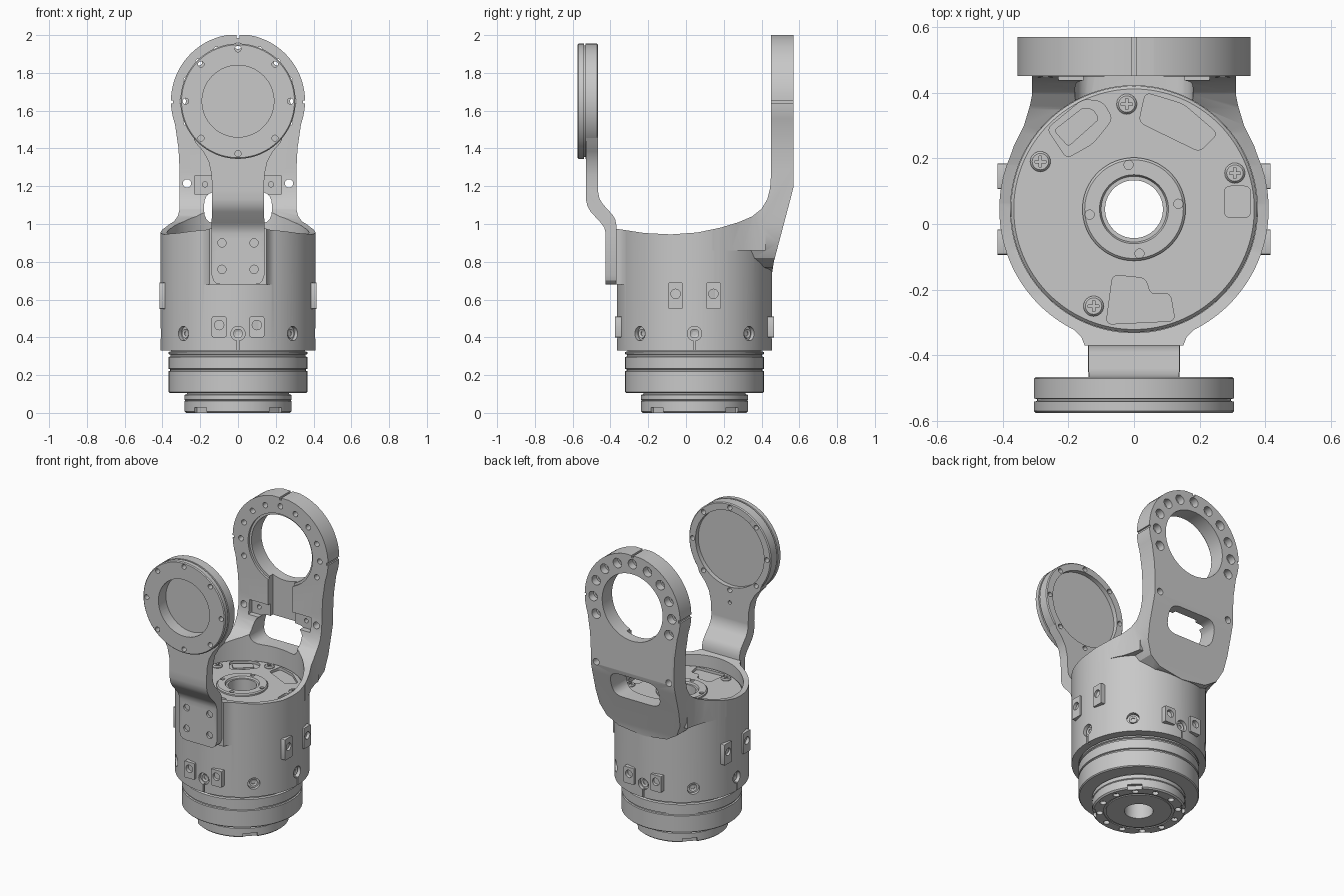
import bpy, bmesh
from math import sin, cos, pi, radians
from mathutils import Matrix, Vector

if "Cube" in bpy.data.objects:
    bpy.data.objects.remove(bpy.data.objects["Cube"])

GREY = (0.58, 0.58, 0.58, 1.0)
metal = bpy.data.materials.new("machined_grey")
metal.use_nodes = True
metal.diffuse_color = GREY
metal.node_tree.nodes["Principled BSDF"].inputs["Base Color"].default_value = GREY

AXIS_Y = 0.045     # centre of the round housing
RING_Z = 1.65      # height of both yoke rings


def make(name, bm):
    bmesh.ops.recalc_face_normals(bm, faces=bm.faces)
    mesh = bpy.data.meshes.new(name)
    bm.to_mesh(mesh)
    bm.free()
    mesh.materials.append(metal)
    ob = bpy.data.objects.new(name, mesh)
    bpy.context.collection.objects.link(ob)
    return ob


def place(axis, u, v, w):
    return {"x": (w, u, v), "y": (u, w, v), "z": (u, v, w)}[axis]


def prism(name, pts, axis, a, b):
    """Extrude a flat outline along an axis from a to b."""
    bm = bmesh.new()
    low = [bm.verts.new(place(axis, u, v, a)) for u, v in pts]
    high = [bm.verts.new(place(axis, u, v, b)) for u, v in pts]
    bm.faces.new(low)
    bm.faces.new(high)
    for i in range(len(pts)):
        j = (i + 1) % len(pts)
        bm.faces.new((low[i], low[j], high[j], high[i]))
    return make(name, bm)


def lathe(name, profile, axis, u, v, n=96):
    """Turn a closed (radius, height) profile around an axis."""
    bm = bmesh.new()
    rings = [[bm.verts.new(place(axis, u + r * cos(2 * pi * k / n), v + r * sin(2 * pi * k / n), h))
              for r, h in profile] for k in range(n)]
    for k in range(n):
        p, q = rings[k], rings[(k + 1) % n]
        for i in range(len(profile)):
            j = (i + 1) % len(profile)
            bm.faces.new((p[i], p[j], q[j], q[i]))
    return make(name, bm)


def circle(r, u=0, v=0, n=24):
    return [(u + r * cos(2 * pi * k / n), v + r * sin(2 * pi * k / n)) for k in range(n)]


def rect(u0, u1, v0, v1):
    return [(u0, v0), (u1, v0), (u1, v1), (u0, v1)]


def rounded(pts, r, steps=5):
    """Round the corners of an outline."""
    out, n = [], len(pts)
    for i in range(n):
        p, c, q = (Vector(pts[(i + k) % n]) for k in (-1, 0, 1))
        a = c + (p - c).normalized() * r
        b = c + (q - c).normalized() * r
        for s in range(steps + 1):
            t = s / steps
            out.append(tuple(a * (1 - t) ** 2 + c * 2 * t * (1 - t) + b * t * t))
    return out


def mirrored(half):
    return half + [(-u, v) for u, v in reversed(half) if u != 0]


def turned(ob, degrees):
    pivot = Matrix.Translation((0, AXIS_Y, 0))
    ob.data.transform(pivot @ Matrix.Rotation(radians(degrees), 4, "Z") @ pivot.inverted())
    return ob


def volume(mesh):
    bm = bmesh.new()
    bm.from_mesh(mesh)
    v = abs(bm.calc_volume())
    bm.free()
    return v


def combine(target, tools, op="DIFFERENCE"):
    """Boolean a batch of tools into the target, keeping only a sound result."""
    bm = bmesh.new()
    for t in tools:
        bm.from_mesh(t.data)
        bpy.data.objects.remove(t)
    tool = make("cutter", bm)
    tool.hide_render = True
    mod = target.modifiers.new("bool", "BOOLEAN")
    mod.operation, mod.object = op, tool
    before = volume(target.data)
    low, high = (0.999, 9) if op == "UNION" else (0.1, 1.001)
    sound = None
    for solver in ("EXACT", "MANIFOLD"):
        mod.solver = solver
        graph = bpy.context.evaluated_depsgraph_get()
        result = bpy.data.meshes.new_from_object(target.evaluated_get(graph))
        if low * before < volume(result) < high * before:
            sound = result
            break
    target.modifiers.remove(mod)
    if sound:
        target.data = sound
    bpy.data.objects.remove(tool)


def ring_holes(r, radius, angles, a, b):
    return [prism("hole", circle(r, radius * cos(radians(t)), RING_Z + radius * sin(radians(t)), 16), "y", a, b)
            for t in angles]


# Housing with the tall rear yoke arm
housing = prism("housing_and_rear_arm", circle(0.41, 0, AXIS_Y, 128), "z", 0.33, 1.22)
arc = [(0.355 * cos(radians(t)), RING_Z + 0.355 * sin(radians(t))) for t in range(85, -21, -5)]
arm_side = [(0, 2.005)] + arc + [(0.315, 1.4), (0.31, 1.3), (0.31, 1.0), (0.3, 0.9), (0.26, 0.82), (0.18, 0.77),
                                 (0, 0.745)]
combine(housing, [prism("arm", mirrored(arm_side), "y", 0.2, 0.6)], "UNION")
fillet = [(0.3, 0.1), (0.4, 0.14), (0.365, 0.24), (0.335, 0.3), (0.317, 0.36), (0.305, 0.42)]
combine(housing, [prism("web", mirrored(fillet), "z", 0.86, 1.35)], "UNION")
pad = [(0.25, -0.2), (0.24, -0.285), (0.19, -0.315), (0.16, -0.345), (0.15, -0.37)]
combine(housing, [prism("pad", mirrored(pad), "z", 0.68, 1.1)], "UNION")
side = [(-0.45, 0.3), (0.458, 0.3), (0.458, 0.753), (0.465, 0.8), (0.555, 1.14), (0.57, 1.2), (0.57, 2),
        (0.45, 2), (0.45, 1.26), (0.445, 1.19), (0.43, 1.13), (0.4, 1.08), (0.35, 1.04), (0.28, 1.01),
        (0.18, 0.98), (0.06, 0.955), (-0.08, 0.945), (-0.22, 0.952), (-0.37, 0.975), (-0.45, 0.985)]
combine(housing, [prism("side", side, "x", -0.5, 0.5)], "INTERSECT")
combine(housing, [prism("bore", circle(0.376, 0, AXIS_Y, 128), "z", 0.345, 1.4)])
combine(housing, [prism("sleeve", circle(0.3, 0, AXIS_Y, 64), "z", 0.2, 0.5)])

# Rear ring bore, window, cable groove and mounting recess
window = rounded(rect(-0.18, 0.18, 1.0, 1.172), 0.075)
combine(housing, [prism("bore", circle(0.225, 0, RING_Z, 96), "y", 0.3, 0.7)])
combine(housing, [prism("window", window, "y", 0.3, 0.7)])
combine(housing, [prism("groove", rect(-0.09, 0.09, 1.1, 1.5), "y", 0.4, 0.5)])
combine(housing, [prism("recess", rect(-0.23, 0.23, 1.16, 1.255), "y", 0.4, 0.475)])
combine(housing, [prism("lip", circle(0.24, 0, RING_Z, 96), "y", 0.4, 0.465)])
around = [22.5 * k for k in range(-1, 10)]
combine(housing, ring_holes(0.018, 0.293, around, 0.4, 0.6))
combine(housing, ring_holes(0.032, 0.293, around, 0.52, 0.6))
combine(housing, [prism("hole", circle(0.022, s * 0.27, 1.215), "y", 0.3, 0.7) for s in (-1, 1)]
        + [prism("hole", circle(0.014, s * 0.175, 1.21), "y", 0.4, 0.52) for s in (-1, 1)])
combine(housing, [prism("slit", rect(-0.007, 0.007, 1.985, 2.1), "y", 0.4, 0.6)]
        + [prism("slit", rect(s * 0.36 - 0.015, s * 0.36 + 0.015, 1.638, 1.655), "y", 0.4, 0.6) for s in (-1, 1)])

# Counterbored holes and slits round the housing foot
combine(housing, [turned(prism("bore", circle(0.038, AXIS_Y, 0.42), "x", 0.385, 0.5), 45 * k) for k in range(8)])
combine(housing, [turned(prism("slit", rect(AXIS_Y - 0.005, AXIS_Y + 0.005, 0.3, 0.4), "x", 0.39, 0.5), 90 * k)
                  for k in range(4)])
for k in range(8):
    turned(lathe("foot_bolt", [(0.012, 0.375), (0.012, 0.39), (0.025, 0.395), (0.025, 0.375)],
                 "x", AXIS_Y, 0.42, 20), 45 * k)

# Square bolt blocks: low at front and back, high at the sides
for k in range(4):
    z, half, reach = (0.62, 0.07, 0.416) if k % 2 == 0 else (0.455, 0.055, 0.42)
    for s in (-0.1, 0.1):
        y = AXIS_Y + s
        block = prism("bolt_block", rounded(rect(y - 0.039, y + 0.039, z - half, z + half), 0.008, 2),
                      "x", 0.38, reach)
        combine(block, [prism("hole", circle(0.025, y, z + 0.01), "x", 0.395, 0.5)])
        turned(block, 90 * k)

# Stepped base with a through hole
base = lathe("base_flange", [
    (0.088, 0), (0.2, 0), (0.2, 0.006), (0.215, 0.006), (0.215, 0), (0.275, 0), (0.284, 0.008), (0.284, 0.062),
    (0.279, 0.066), (0.284, 0.07), (0.284, 0.095), (0.27, 0.1), (0.27, 0.105), (0.362, 0.105), (0.368, 0.111),
    (0.368, 0.22), (0.36, 0.223), (0.36, 0.231), (0.368, 0.234), (0.368, 0.295), (0.358, 0.3), (0.358, 0.308),
    (0.368, 0.312), (0.368, 0.322), (0.355, 0.326), (0.355, 0.36), (0.11, 0.36), (0.11, 0.8), (0.088, 0.8)],
    "z", 0, AXIS_Y, 128)
combine(base, [turned(prism("notch", rect(AXIS_Y - 0.045, AXIS_Y + 0.045, -0.1, 0.028), "x", 0.262, 0.4), 45 + 90 * k)
               for k in range(4)])
combine(base, [prism("hole", circle(0.02, 0.24 * cos(t), AXIS_Y + 0.24 * sin(t), 16), "z", -0.1, 0.02)
               for t in [pi * (k + 0.5) / 6 for k in range(12)]])

# End plate inside the housing with pockets and hub
plate = lathe("end_plate", [(0.09, 0.75), (0.375, 0.75), (0.375, 0.88), (0.366, 0.89), (0.09, 0.89)],
              "z", 0, AXIS_Y, 128)
pockets = [
    [(-0.265, 0.29), (-0.155, 0.38), (-0.095, 0.372), (-0.065, 0.32), (-0.125, 0.245), (-0.205, 0.2)],
    [(0.015, 0.31), (0.035, 0.4), (0.15, 0.365), (0.255, 0.275), (0.2, 0.22)],
    rect(0.275, 0.355, 0.02, 0.115),
    [(-0.065, -0.155), (0.035, -0.165), (0.05, -0.215), (0.11, -0.21), (0.125, -0.295), (-0.085, -0.305)]]
combine(plate, [prism("pocket", rounded(p, 0.02), "z", 0.872, 1) for p in pockets])
prism("pocket_insert", rounded([(-0.245, 0.285), (-0.155, 0.355), (-0.125, 0.35), (-0.105, 0.32), (-0.2, 0.235)], 0.012),
      "z", 0.86, 0.882)
hub = lathe("hub_ring", [(0.088, 0.76), (0.157, 0.76), (0.157, 0.9), (0.15, 0.907), (0.105, 0.907), (0.1, 0.895),
                         (0.088, 0.895)], "z", 0, AXIS_Y)
combine(hub, [turned(prism("hole", circle(0.014, 0.136, AXIS_Y, 16), "z", 0.89, 1), 7 + 90 * k) for k in range(4)])

# Cross-head screws on the end plate
for x, y in ((-0.022, 0.365), (-0.285, 0.19), (0.307, 0.155), (-0.123, -0.25)):
    screw = lathe("plate_screw", [(0.001, 0.88), (0.031, 0.88), (0.031, 0.895), (0.025, 0.902), (0.001, 0.902)],
                  "z", x, y, 24)
    combine(screw, [prism("slot", rect(x - 0.017, x + 0.017, y - 0.004, y + 0.004), "z", 0.893, 1)])
    combine(screw, [prism("slot", rect(x - 0.004, x + 0.004, y - 0.017, y + 0.017), "z", 0.893, 1)])

# Front arm: cranked strap joined to a grooved ring
strap = [(-0.425, 0.6), (-0.425, 0.95), (-0.432, 0.98), (-0.45, 1.005), (-0.505, 1.065), (-0.522, 1.095),
         (-0.53, 1.13), (-0.53, 1.5), (-0.465, 1.5), (-0.465, 1.17), (-0.458, 1.135), (-0.44, 1.105),
         (-0.39, 1.05), (-0.375, 1.025), (-0.368, 0.99), (-0.368, 0.6)]
front_arm = prism("front_arm", strap, "x", -0.3, 0.3)
outline = [(0.24, 1.47), (0.225, 1.43), (0.185, 1.385), (0.155, 1.33), (0.14, 1.26), (0.137, 1.18), (0.14, 0.95),
           (0.14, 0.73), (0.13, 0.7), (0.115, 0.686), (0.09, 0.68)]
combine(front_arm, [prism("outline", mirrored(outline), "y", -0.6, -0.3)], "INTERSECT")
ring = lathe("ring", [
    (0.15, -0.575), (0.299, -0.575), (0.305, -0.569), (0.305, -0.541), (0.295, -0.539), (0.295, -0.533),
    (0.305, -0.531), (0.305, -0.471), (0.299, -0.465), (0.15, -0.465)], "y", 0, RING_Z, 128)
combine(front_arm, [ring], "UNION")
combine(front_arm, [prism("bore", circle(0.19, 0, RING_Z, 96), "y", -0.7, -0.3)])
combine(front_arm, [prism("step", circle(0.255, 0, RING_Z, 96), "y", -0.495, -0.3)])
combine(front_arm, [prism("step", circle(0.225, 0, RING_Z, 96), "y", -0.528, -0.3)])
combine(front_arm, ring_holes(0.016, 0.277, range(0, 360, 45), -0.7, -0.3)
        + [prism("hole", circle(0.022, x, z), "y", -0.5, -0.41) for x in (-0.085, 0.085) for z in (0.76, 0.9)]
        + [prism("hole", circle(0.012, 0, 1.29, 12), "y", -0.485, -0.3)])

# Smooth curved walls while keeping machined edges crisp
bpy.ops.object.select_all(action="DESELECT")
for ob in bpy.context.scene.objects:
    if ob.type == "MESH":
        ob.select_set(True)
        bpy.context.view_layer.objects.active = ob
bpy.ops.object.shade_smooth_by_angle(angle=radians(28))
